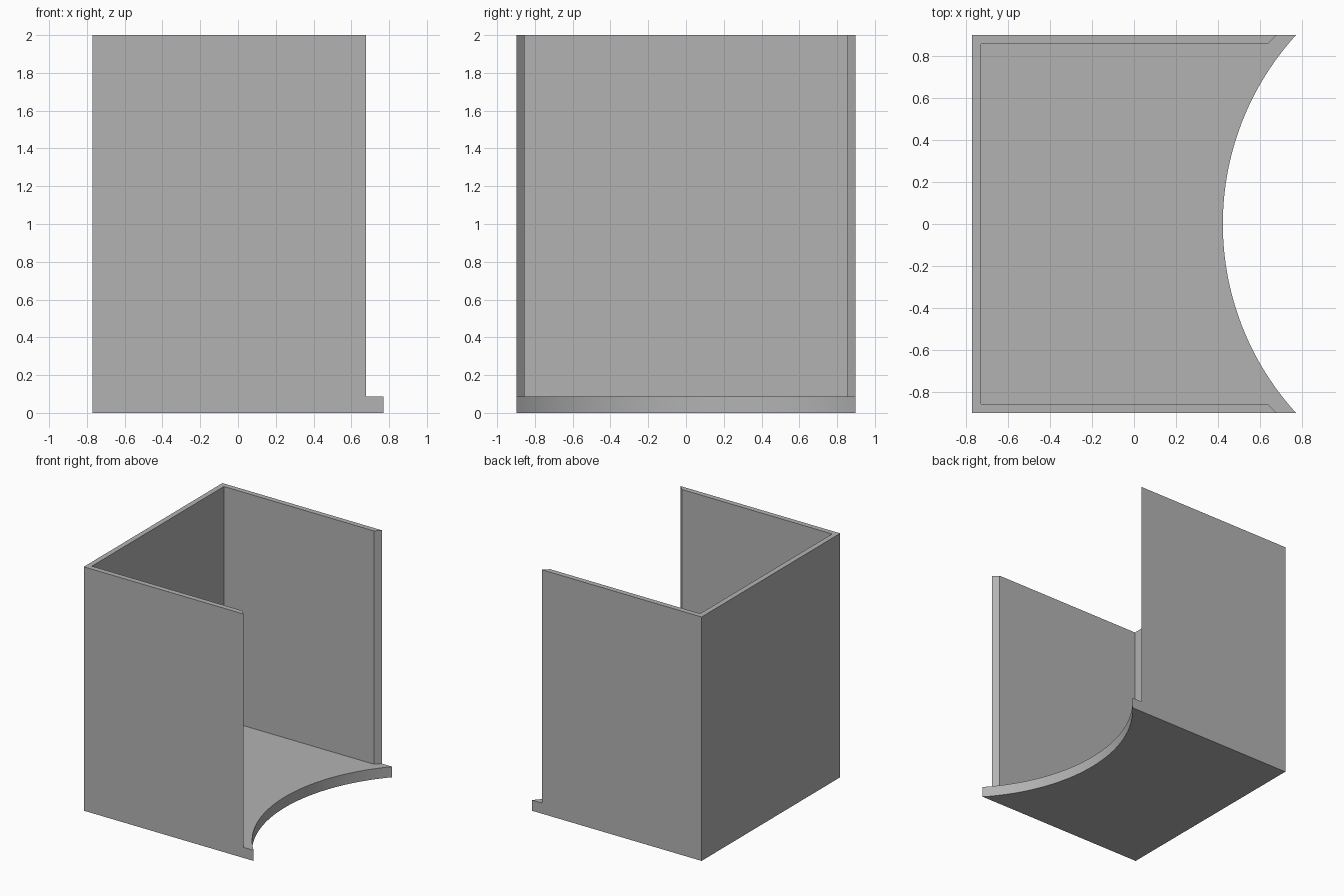
import bpy
import bmesh
from math import asin, sin, cos, radians

cube = bpy.data.objects.get("Cube")
if cube:
    bpy.data.objects.remove(cube, do_unlink=True)

HALF_X, HALF_Y, HEIGHT = 0.77, 0.898, 2.0
FLOOR, WALL = 0.087, 0.043
WALL_END = 0.678      # outer end of the side walls
ARC_MID = 0.422       # deepest point of the curved cut-out
ARC_STEPS = 48

grey = bpy.data.materials.new("plain grey")
grey.use_nodes = True
colour = (0.45, 0.45, 0.45, 1)
grey.diffuse_color = colour
grey.node_tree.nodes["Principled BSDF"].inputs["Base Color"].default_value = colour


def extrude_profile(name, points, bottom, top):
    """Solid made by raising a flat outline from bottom to top."""
    bm = bmesh.new()
    base = bm.faces.new([bm.verts.new((x, y, bottom)) for x, y in points])
    raised = bmesh.ops.extrude_face_region(bm, geom=[base], use_keep_orig=True)
    verts = [v for v in raised["geom"] if isinstance(v, bmesh.types.BMVert)]
    bmesh.ops.translate(bm, verts=verts, vec=(0, 0, top - bottom))
    bmesh.ops.recalc_face_normals(bm, faces=bm.faces)
    mesh = bpy.data.meshes.new(name)
    bm.to_mesh(mesh)
    bm.free()
    mesh.materials.append(grey)
    obj = bpy.data.objects.new(name, mesh)
    bpy.context.collection.objects.link(obj)
    bpy.ops.object.select_all(action="DESELECT")
    obj.select_set(True)
    bpy.context.view_layer.objects.active = obj
    bpy.ops.object.shade_smooth_by_angle(angle=radians(30))
    return obj


# Floor with a concave circular edge on the open side
sag = HALF_X - ARC_MID
radius = (HALF_Y ** 2 + sag ** 2) / (2 * sag)
spread = asin(HALF_Y / radius)
angles = [spread * (2 * i / ARC_STEPS - 1) for i in range(ARC_STEPS + 1)]
arc = [(ARC_MID + radius * (1 - cos(a)), radius * sin(a)) for a in angles]
extrude_profile("floor", [(-HALF_X, HALF_Y), (-HALF_X, -HALF_Y)] + arc, 0, FLOOR)

# Three-sided wall with bevelled free ends
half = [(-HALF_X, HALF_Y), (WALL_END, HALF_Y),
        (WALL_END - WALL, HALF_Y - WALL), (WALL - HALF_X, HALF_Y - WALL)]
mirrored = [(x, -y) for x, y in reversed(half)]
extrude_profile("walls", half + mirrored, FLOOR, HEIGHT)
